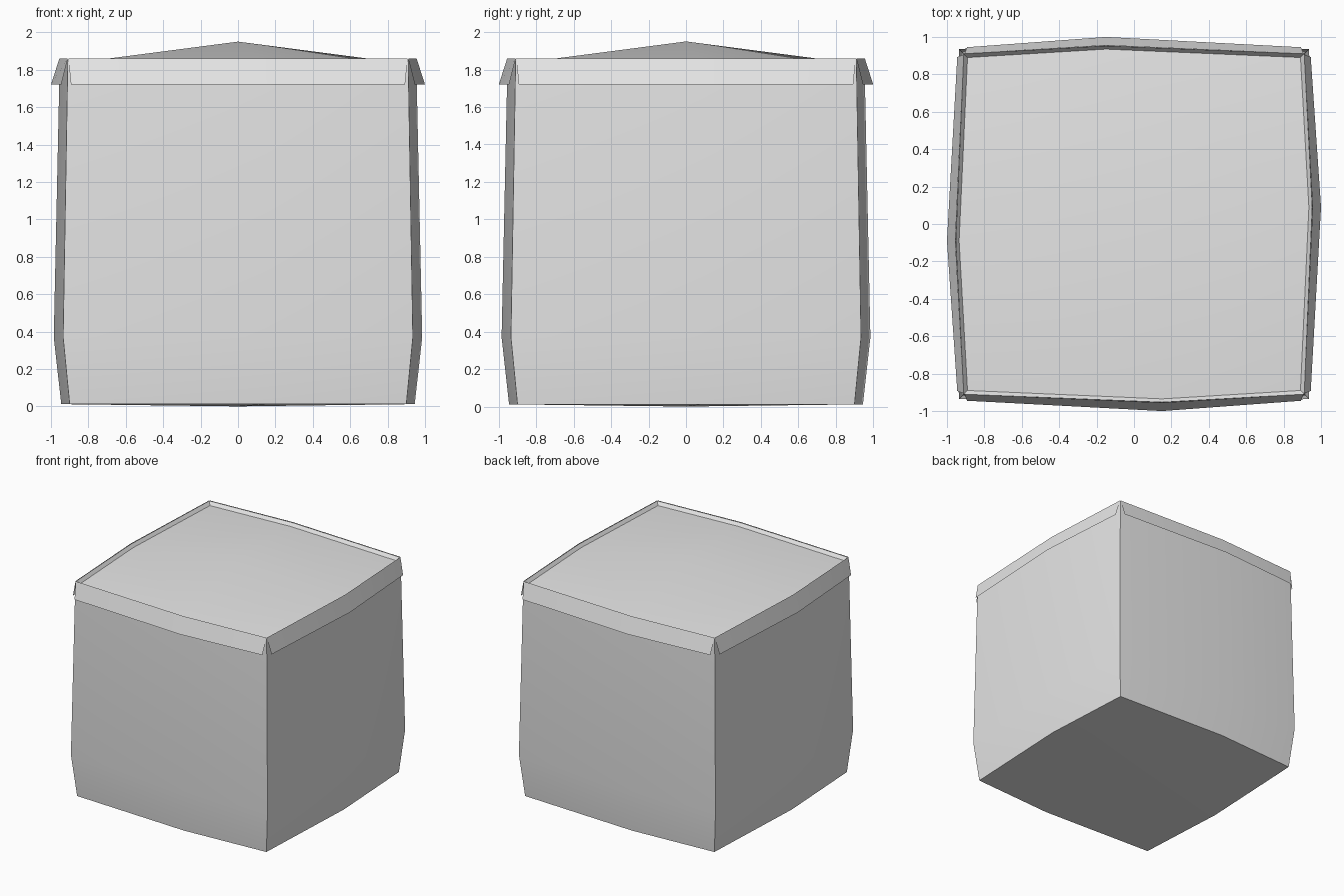
import bpy
import bmesh
from mathutils import Vector

default = bpy.data.objects.get("Cube")
if default:
    bpy.data.objects.remove(default, do_unlink=True)

# One pale grey for everything
grey = bpy.data.materials.new("pale_grey")
grey.use_nodes = True
grey.diffuse_color = (0.8, 0.8, 0.8, 1)
grey.node_tree.nodes["Principled BSDF"].inputs["Base Color"].default_value = (0.8, 0.8, 0.8, 1)

# Each side: outward direction, sideways direction, sideways shift of its bulge
SIDES = {
    "front": (Vector((0, -1, 0)), Vector((1, 0, 0)), 0.15),
    "left": (Vector((1, 0, 0)), Vector((0, 1, 0)), 0.09),
    "back": (Vector((0, 1, 0)), Vector((-1, 0, 0)), 0.15),
    "right": (Vector((-1, 0, 0)), Vector((0, -1, 0)), 0.09),
}


def finish(name, bm):
    mesh = bpy.data.meshes.new(name)
    bm.to_mesh(mesh)
    bm.free()
    obj = bpy.data.objects.new(name, mesh)
    bpy.context.collection.objects.link(obj)
    mesh.materials.append(grey)
    bpy.ops.object.select_all(action="DESELECT")
    obj.select_set(True)
    bpy.context.view_layer.objects.active = obj
    bpy.ops.object.shade_smooth_by_angle(angle=0.6)
    return obj


def ring(bm, corner, middle, z):
    """Bulged square outline: a corner and a mid point for each side."""
    up = Vector((0, 0, z))
    verts = []
    for out, along, shift in SIDES.values():
        verts.append(bm.verts.new((out - along) * corner + up))
        verts.append(bm.verts.new(out * middle + along * shift + up))
    return verts


def cap(bm, outline, z):
    """Four quads meeting at a raised or lowered centre."""
    centre = bm.verts.new((0, 0, z))
    for i in range(0, 8, 2):
        bm.faces.new((outline[i - 1], outline[i], outline[i + 1], centre))


# Bulging box with a domed top sunk slightly inside the rim
bm = bmesh.new()
rings = [ring(bm, *r) for r in (
    (0.90, 0.945, 0.012),
    (0.935, 0.985, 0.37),
    (0.91, 0.953, 1.855),
    (0.89, 0.935, 1.828),
)]
for low, high in zip(rings, rings[1:]):
    for i in range(8):
        j = (i + 1) % 8
        bm.faces.new((low[i], low[j], high[j], high[i]))
cap(bm, rings[0], 0)
cap(bm, rings[-1], 1.95)
bmesh.ops.recalc_face_normals(bm, faces=bm.faces)
finish("box_body", bm)

# Flaps folded outwards over the top edge, open at the corners
for side, (out, along, shift) in SIDES.items():
    bm = bmesh.new()
    rows = []
    for end, corner, middle, z in ((0.907, 0.91, 0.955, 1.86), (0.893, 0.945, 1.0, 1.72)):
        up = Vector((0, 0, z))
        rows.append([bm.verts.new(out * depth + along * s + up)
                     for s, depth in ((-end, corner), (shift, middle), (end, corner))])
    top, bottom = rows
    for i in range(2):
        bm.faces.new((bottom[i], bottom[i + 1], top[i + 1], top[i]))
    finish(side + "_rim_flap", bm)
